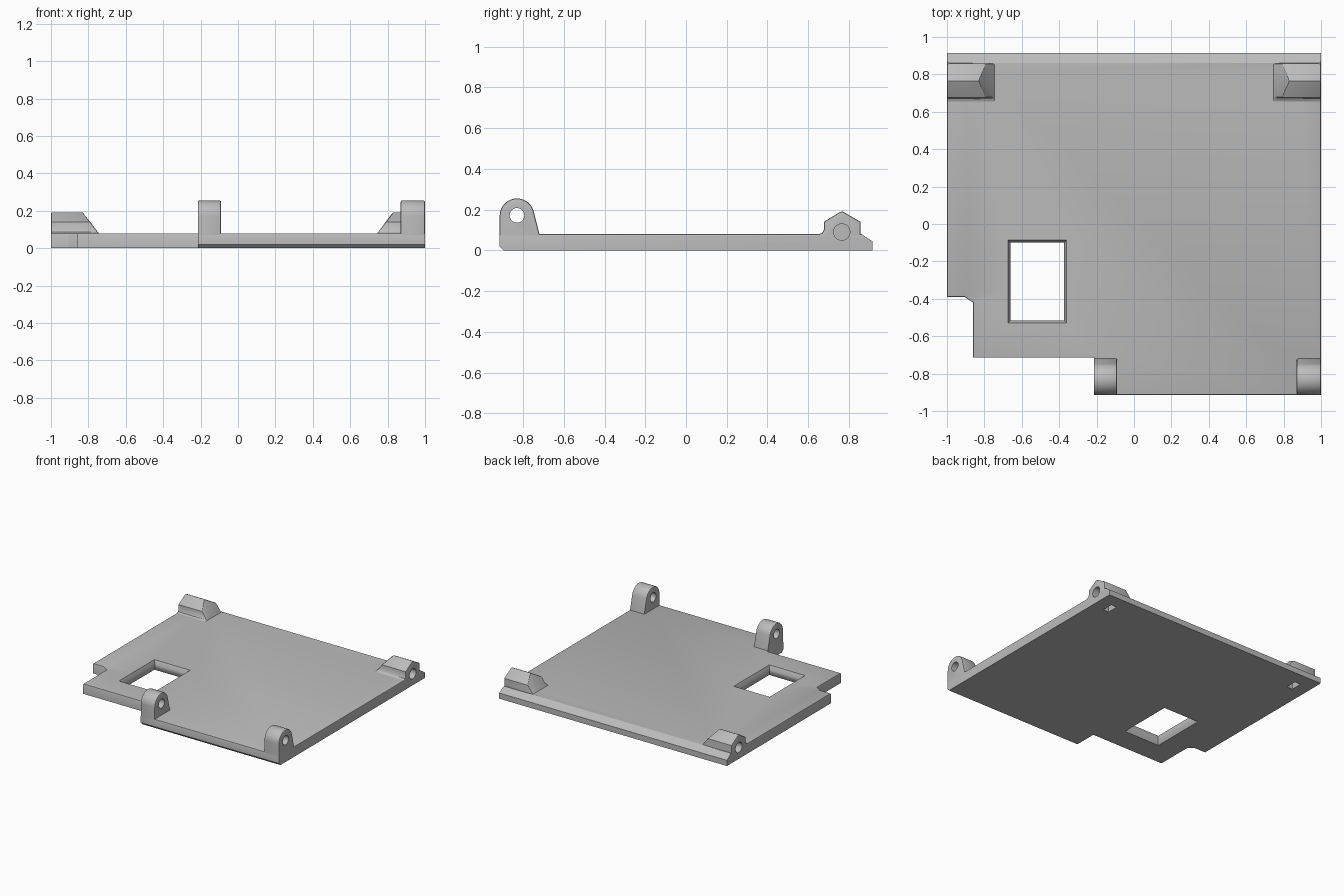
import bpy, bmesh, math
from mathutils import Vector

cube = bpy.data.objects.get("Cube")
if cube:
    bpy.data.objects.remove(cube, do_unlink=True)

grey = bpy.data.materials.new("light_grey")
grey.use_nodes = True
colour = (0.5, 0.5, 0.5, 1)
grey.diffuse_color = colour
grey.node_tree.nodes["Principled BSDF"].inputs["Base Color"].default_value = colour

TOP = 0.08      # plate thickness
BACK = 0.765    # axis of the back hinges
FRONT = -0.83   # axis of the front hinges


def finish(name, bm):
    bmesh.ops.recalc_face_normals(bm, faces=bm.faces)
    mesh = bpy.data.meshes.new(name)
    bm.to_mesh(mesh)
    bm.free()
    mesh.materials.append(grey)
    obj = bpy.data.objects.new(name, mesh)
    bpy.context.collection.objects.link(obj)
    return obj


def extrude(points, offset):
    """Closed solid from a flat outline; returns the bmesh and both end faces."""
    bm = bmesh.new()
    ends = []
    for shift in (Vector(), Vector(offset)):
        ends.append(bm.faces.new([bm.verts.new(Vector(p) + shift) for p in points]))
    count = len(points)
    for i in range(count):
        j = (i + 1) % count
        a, b = ends[0].verts, ends[1].verts
        bm.faces.new((a[i], a[j], b[j], b[i]))
    bmesh.ops.recalc_face_normals(bm, faces=bm.faces)
    return bm, ends


def slice_off(bm, point, normal):
    cut = bmesh.ops.bisect_plane(bm, geom=bm.verts[:] + bm.edges[:] + bm.faces[:],
                                 plane_co=point, plane_no=normal, clear_outer=True)
    edges = [e for e in cut["geom_cut"] if isinstance(e, bmesh.types.BMEdge)]
    bmesh.ops.contextual_create(bm, geom=edges)


def box(name, low, high):
    corners = [(low[0], low[1], low[2]), (high[0], low[1], low[2]),
               (high[0], high[1], low[2]), (low[0], high[1], low[2])]
    return finish(name, extrude(corners, (0, 0, high[2] - low[2]))[0])


def bore(name, x0, x1, y, z, radius, sides=32):
    ring = [(x0, y + radius * math.cos(a), z + radius * math.sin(a))
            for a in (math.tau * i / sides for i in range(sides))]
    return finish(name, extrude(ring, (x1 - x0, 0, 0))[0])


def flare(name, z, grow):
    """Tapered block that chamfers one rim of the window."""
    bm, ends = extrude([(-0.66, -0.515, z), (-0.375, -0.515, z),
                        (-0.375, -0.1, z), (-0.66, -0.1, z)], (0, 0, grow))
    centre = ends[1].calc_center_median()
    for v in ends[1].verts:
        v.co.x += math.copysign(abs(grow) * 0.5, v.co.x - centre.x)
        v.co.y += math.copysign(abs(grow) * 0.5, v.co.y - centre.y)
    return finish(name, bm)


# Base plate with corner notch, softened top rim, sloped back lip, front chamfer
outline = [(-1, 0.915), (-1, -0.39), (-0.905, -0.39), (-0.86, -0.42), (-0.86, -0.715),
           (-0.215, -0.715), (-0.215, -0.915), (1, -0.915), (1, 0.915)]
bm, ends = extrude([(x, y, 0) for x, y in outline], (0, 0, TOP))
rim = [e for e in ends[1].edges if min(v.co.y for v in e.verts) < 0.9]
bmesh.ops.bevel(bm, geom=rim, offset=0.008, segments=2, profile=0.5, affect="EDGES")
slice_off(bm, (0, 0.862, TOP), (0, 0.035, 0.053))
slice_off(bm, (0, -0.915, 0.02), (0, -1, -1))
parts = [finish("base_plate", bm)]


def hinge(name, profile, x0, x1, slant=0):
    bm, ends = extrude([(x0, y, z) for y, z in profile], (x1 - x0, 0, 0))
    for v in ends[1].verts:
        v.co.x += slant * (v.co.z - TOP)
    rims = [e for end in ends for e in end.edges
            if max(v.co.z for v in e.verts) > TOP + 0.001]
    bmesh.ops.bevel(bm, geom=rims, offset=0.008, segments=2, profile=0.5, affect="EDGES")
    parts.append(finish(name, bm))


# Round-topped front hinges
arc = [(FRONT + 0.085 * math.cos(a), 0.17 + 0.085 * math.sin(a))
       for a in (math.radians(180 - 10 * i) for i in range(18))]
front_profile = [(-0.895, 0), (-0.915, 0.02)] + arc + [(-0.72, TOP), (-0.72, 0)]
hinge("front_hinge_left", front_profile, 0.87, 1)
hinge("front_hinge_right", front_profile, -0.215, -0.09)

# Gabled back hinges with a ramped inner end
back_profile = [(0.655, 0.04), (0.655, TOP), (0.67, 0.087), (0.677, 0.102), (0.677, 0.14),
                (0.75, 0.185), (BACK, 0.192), (0.78, 0.185), (0.857, 0.14),
                (0.857, 0.04)]
for side, label in ((1, "left"), (-1, "right")):
    hinge("back_hinge_" + label, back_profile, side, side * 0.745, side * 0.74)

# Openings: window, hinge bores, nut slots
cutters = [
    box("window_cutter", (-0.66, -0.515, -0.1), (-0.375, -0.1, 0.2)),
    flare("window_top_cutter", 0.05, 0.04),
    flare("window_bottom_cutter", 0.03, -0.04),
    bore("front_bore_cutter", -0.5, 1.2, FRONT, 0.172, 0.036),
]
for s in (1, -1):
    cutters.append(bore("back_bore_cutter", s * 1.1, s * 0.8, BACK, 0.09, 0.04))
    cutters.append(box("nut_slot_cutter", (s * 0.87 - 0.025, BACK - 0.045, -0.1),
                       (s * 0.87 + 0.025, BACK + 0.045, 0.12)))

for part in parts:
    for cutter in cutters:
        mod = part.modifiers.new(cutter.name, "BOOLEAN")
        mod.operation = "DIFFERENCE"
        mod.solver = "EXACT"
        mod.object = cutter
bpy.context.view_layer.update()
graph = bpy.context.evaluated_depsgraph_get()
baked = [bpy.data.meshes.new_from_object(p.evaluated_get(graph)) for p in parts]
for part, mesh in zip(parts, baked):
    part.modifiers.clear()
    part.data = mesh
for cutter in cutters:
    bpy.data.objects.remove(cutter, do_unlink=True)

# Smooth the rounded surfaces, keep edges sharp
bpy.ops.object.select_all(action="DESELECT")
for part in parts:
    part.select_set(True)
bpy.context.view_layer.objects.active = parts[0]
bpy.ops.object.shade_smooth_by_angle(angle=math.radians(30))
